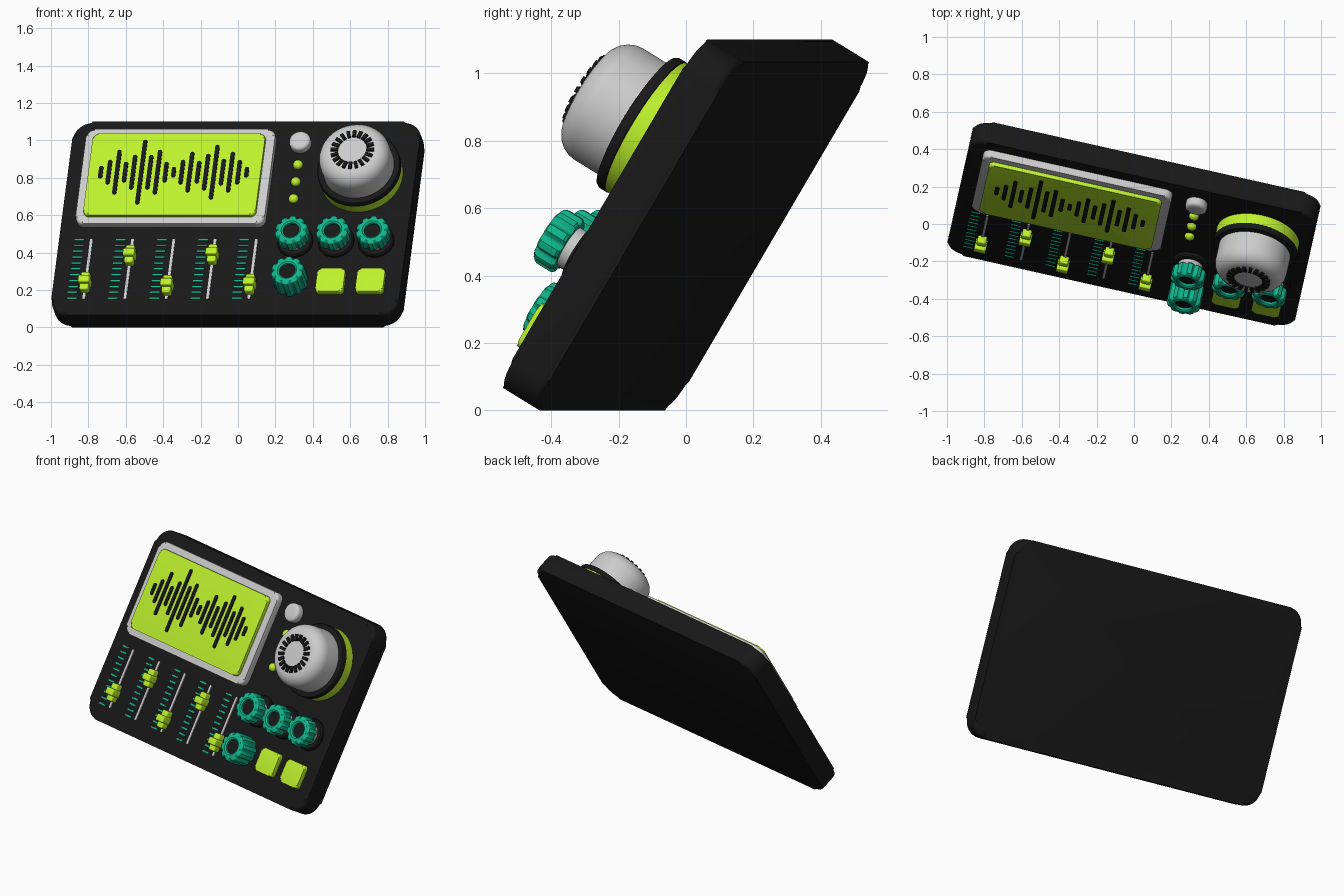
import bpy, bmesh, math
from mathutils import Matrix, Vector

if "Cube" in bpy.data.objects:
    bpy.data.objects.remove(bpy.data.objects["Cube"])

# Panel frame: u = right, v = up the panel, n = out of the panel
A, T = math.radians(12.6), math.radians(59)
u = Vector((math.cos(A), -math.sin(A), 0))
v = Vector((math.sin(A) * math.cos(T), math.cos(A) * math.cos(T), math.sin(T)))
n = u.cross(v)
PANEL = Matrix.Translation((0, 0, 0.55)) @ Matrix((u, v, n)).transposed().to_4x4()
FACE = 0.065


def material(name, rgb):
    m = bpy.data.materials.new(name)
    m.diffuse_color = (*rgb, 1)
    m.use_nodes = True
    m.node_tree.nodes["Principled BSDF"].inputs["Base Color"].default_value = m.diffuse_color
    return m


BLACK = material("black", (0.009, 0.009, 0.009))
LIME = material("lime", (0.51, 0.88, 0.026))
TEAL = material("teal", (0.005, 0.46, 0.26))


def finish(name, bm, mat, angle=35):
    bmesh.ops.recalc_face_normals(bm, faces=bm.faces)
    me = bpy.data.meshes.new(name)
    bm.to_mesh(me)
    bm.free()
    ob = bpy.data.objects.new(name, me)
    bpy.context.collection.objects.link(ob)
    ob.matrix_world = PANEL
    if mat:
        me.materials.append(mat)
    bpy.ops.object.select_all(action='DESELECT')
    ob.select_set(True)
    bpy.context.view_layer.objects.active = ob
    bpy.ops.object.shade_smooth_by_angle(angle=math.radians(angle))
    return ob


def rounded(cu, cv, su, sv, r, seg=8):
    """Outline of a rounded rectangle."""
    pts = []
    for k, (sx, sy) in enumerate(((1, 1), (-1, 1), (-1, -1), (1, -1))):
        for i in range(seg + 1):
            a = math.pi / 2 * (k + i / seg)
            pts.append((cu + sx * (su / 2 - r) + r * math.cos(a),
                        cv + sy * (sv / 2 - r) + r * math.sin(a)))
    return pts


def prism(name, outlines, w0, w1, mat=None, bevel=0, both=False):
    """Extrude outlines from w0 to w1 and round the outer rim."""
    bm = bmesh.new()
    for pts in outlines:
        lo = [bm.verts.new((*p, w0)) for p in pts]
        hi = [bm.verts.new((*p, w1)) for p in pts]
        bm.faces.new(lo[::-1])
        bm.faces.new(hi)
        for i in range(len(pts)):
            j = (i + 1) % len(pts)
            bm.faces.new((lo[i], lo[j], hi[j], hi[i]))
    if bevel:
        def level(e, w):
            return all(abs(q.co.z - w) < 1e-5 for q in e.verts)
        rim = [e for e in bm.edges if level(e, w1) or (both and level(e, w0))]
        bmesh.ops.bevel(bm, geom=rim, offset=bevel, segments=4, profile=0.5, affect='EDGES')
    return finish(name, bm, mat)


def turned(name, cu, cv, profile, mat=None, seg=64, lobes=0):
    """Lathe a (radius, height, flute depth) profile about the panel normal."""
    bm = bmesh.new()
    rings = []
    for r, w, *f in profile:
        depth = f[0] if f else 0
        ring = []
        for i in range(seg):
            a = 2 * math.pi * i / seg
            rr = r - depth * max(0, math.cos(lobes * a)) ** 0.7
            ring.append(bm.verts.new((cu + rr * math.cos(a), cv + rr * math.sin(a), w)))
        rings.append(ring)
    for p, q in zip(rings, rings[1:]):
        for i in range(seg):
            j = (i + 1) % seg
            bm.faces.new((p[i], p[j], q[j], q[i]))
    bm.faces.new(rings[0])
    bm.faces.new(rings[-1])
    return finish(name, bm, mat)


# Body slab
prism("body", [rounded(0, 0, 1.905, 1.205, 0.1)], -FACE, FACE, BLACK, 0.02, True)

# Screen with frame and waveform
prism("screen_frame", [rounded(-0.35, 0.237, 1.036, 0.59, 0.045)], FACE - 0.01, 0.108, None, 0.015)
prism("screen", [rounded(-0.352, 0.236, 0.944, 0.508, 0.03)], 0.1, 0.131, LIME, 0.012)
heights = [12, 24, 44, 20, 34, 64, 34, 44, 20, 10, 24, 40, 22, 36, 54, 26, 40, 24, 10]
prism("waveform", [rounded(-0.755 + 0.0444 * i, 0.247, 0.023, h / 160, 0.0112, 4)
                   for i, h in enumerate(heights)], 0.125, 0.137, BLACK)

# Sliders: tracks, tick marks, handles
slider_u = [-0.774 + 0.226 * i for i in range(5)]
prism("slider_tracks", [rounded(x, -0.319, 0.015, 0.375, 0.006, 3) for x in slider_u],
      FACE - 0.01, FACE + 0.006)
prism("slider_ticks", [rounded(x - 0.066, -0.136 - 0.0366 * k, 0.052, 0.009, 0.003, 2)
                       for x in slider_u for k in range(11)], FACE - 0.01, FACE + 0.005, TEAL)
for i, (x, y) in enumerate(zip(slider_u, (-0.411, -0.243, -0.43, -0.238, -0.424))):
    prism(f"slider_handle_{i}", [rounded(x, y, 0.05, 0.11, 0.012, 4)], FACE, 0.108, LIME, 0.008)
    prism(f"slider_grip_{i}", [rounded(x, y, 0.064, 0.042, 0.008, 4)], FACE, 0.13, LIME, 0.008)

# Fluted knobs: three on stems, one sitting on the panel
for i, (x, y, low) in enumerate(((0.344, -0.148, 0.12), (0.569, -0.148, 0.12),
                                 (0.788, -0.148, 0.12), (0.352, -0.4, FACE))):
    if i < 3:
        turned(f"knob_base_{i}", x, y, [(0.097, 0.055), (0.097, 0.08), (0.09, 0.088)], BLACK)
        turned(f"knob_stem_{i}", x, y, [(0.066, 0.08), (0.066, 0.125)])
    turned(f"knob_cap_{i}", x, y,
           [(0.085, low, 0.01), (0.092, low + 0.008, 0.013), (0.092, 0.178, 0.013),
            (0.087, 0.189, 0.011), (0.076, 0.195, 0.006), (0.053, 0.196), (0.044, 0.19),
            (0.043, 0.172)], TEAL, 100, 10)
    turned(f"knob_centre_{i}", x, y, [(0.043, 0.165), (0.043, 0.178)], BLACK, 48)

# Square pads
for i, x in enumerate((0.569, 0.788)):
    prism(f"pad_{i}", [rounded(x, -0.402, 0.152, 0.146, 0.02)], FACE - 0.01, 0.095, LIME, 0.01)

# Round button and indicator lights
turned("round_button", 0.304, 0.463, [(0.058, 0.055), (0.058, 0.095), (0.055, 0.104),
                                      (0.047, 0.11), (0.03, 0.112)])
for i, y in enumerate((0.331, 0.225, 0.119)):
    dome = [(0.027 * math.cos(a), FACE + 0.005 + 0.024 * math.sin(a))
            for a in (-0.4, 0, 0.3, 0.6, 0.9, 1.2, 1.5)]
    turned(f"indicator_{i}", 0.304, y, dome, LIME, 32)

# Large dial
DU, DV = 0.661, 0.2625
turned("dial_base", DU, DV, [(0.224, 0.055), (0.224, 0.127)], LIME, 96)
turned("dial_ring", DU, DV, [(0.218, 0.12), (0.226, 0.126), (0.226, 0.15), (0.222, 0.157),
                             (0.21, 0.16)], BLACK, 96)
turned("dial", DU, DV, [(0.194, 0.15), (0.194, 0.26), (0.191, 0.28), (0.182, 0.3), (0.168, 0.317),
                        (0.15, 0.329), (0.13, 0.335), (0.1, 0.336)], None, 96)
marks = []
for k in range(20):
    a = 2 * math.pi * k / 20
    c, s = math.cos(a), math.sin(a)
    marks.append([(DU + r * c - t * s, DV + r * s + t * c)
                  for r, t in ((0.078, -0.009), (0.118, -0.009), (0.118, 0.009), (0.078, 0.009))])
prism("dial_marks", marks, 0.33, 0.347, BLACK)
